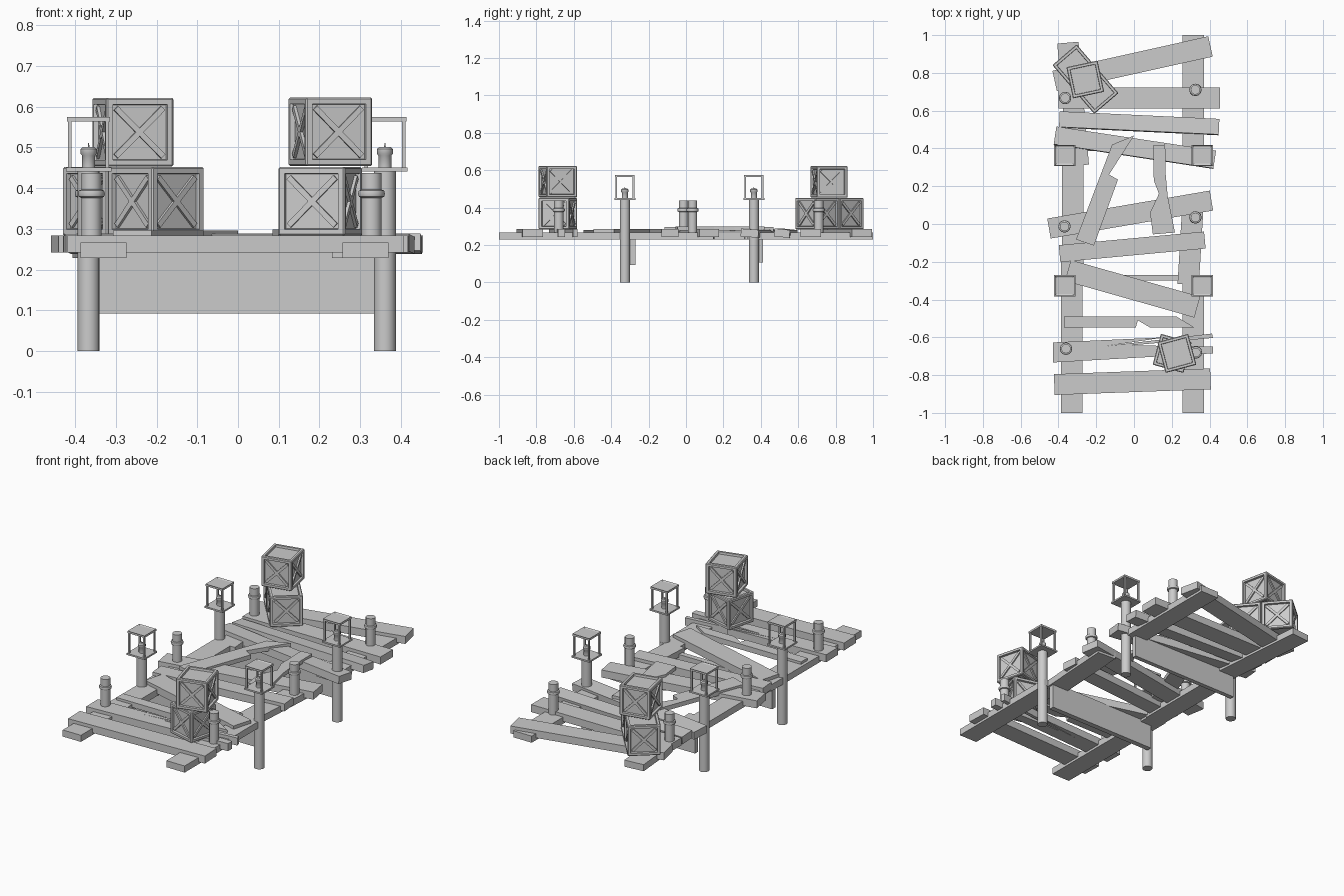
import bpy, bmesh, math
from mathutils import Matrix, Vector

if "Cube" in bpy.data.objects:
    bpy.data.objects.remove(bpy.data.objects["Cube"])


def add_object(name, bm, smooth=False):
    bmesh.ops.recalc_face_normals(bm, faces=bm.faces)
    me = bpy.data.meshes.new(name)
    bm.to_mesh(me)
    bm.free()
    ob = bpy.data.objects.new(name, me)
    bpy.context.collection.objects.link(ob)
    if smooth:
        bpy.ops.object.select_all(action='DESELECT')
        bpy.context.view_layer.objects.active = ob
        ob.select_set(True)
        bpy.ops.object.shade_smooth_by_angle(angle=math.radians(40))
    return ob


def box(bm, centre, size, rot=Matrix()):
    m = Matrix.Translation(centre) @ rot @ Matrix.Diagonal((*size, 1))
    return bmesh.ops.create_cube(bm, size=1, matrix=m)['verts']


def cylinder(bm, x, y, z0, z1, r0, r1=None, sides=12):
    bmesh.ops.create_cone(bm, cap_ends=True, segments=sides, radius1=r0,
                          radius2=r0 if r1 is None else r1, depth=z1 - z0,
                          matrix=Matrix.Translation((x, y, (z0 + z1) / 2)))


def lathe(bm, x, y, profile, sides=12):
    rings = [[bm.verts.new((x + r * math.cos(math.tau * i / sides),
                            y + r * math.sin(math.tau * i / sides), z))
              for i in range(sides)] for r, z in profile]
    for a, b in zip(rings, rings[1:]):
        for i in range(sides):
            j = (i + 1) % sides
            bm.faces.new((a[i], a[j], b[j], b[i]))
    bm.faces.new(rings[0])
    bm.faces.new(rings[-1])


def board(name, a, b, width, z0, z1, roll=0):
    a, b = Vector(a), Vector(b)
    d = b - a
    c = (a + b) / 2
    rot = Matrix.Rotation(math.atan2(d.y, d.x), 4, 'Z') @ Matrix.Rotation(math.radians(roll), 4, 'X')
    bm = bmesh.new()
    box(bm, (c.x, c.y, (z0 + z1) / 2), (d.length, width, z1 - z0), rot)
    add_object(name, bm)


def broken_board(name, outline, z0, z1):
    bm = bmesh.new()
    f = bm.faces.new([bm.verts.new((x, y, z0)) for x, y in outline])
    ext = bmesh.ops.extrude_face_region(bm, geom=[f], use_keep_orig=True)
    for v in ext['geom']:
        if isinstance(v, bmesh.types.BMVert):
            v.co.z = z1
    add_object(name, bm)


# long stringers under the deck
for a, b in [((-.33, -1), (-.33, -.2)), ((-.325, -.22), (-.325, .38)), ((-.35, .96), (-.295, .31)),
             ((.313, -1), (.313, -.3)), ((.287, -.32), (.315, .15)), ((.313, 1), (.313, .33))]:
    board("stringer", a, b, .113, .229, .266)

# whole deck planks
for a, b, w, roll in [((-.42, .757), (.405, .94), .11, 0),
                      ((-.4, .667), (.455, .667), .11, 0),
                      ((-.395, .553), (.45, .513), .083, -6),
                      ((-.418, .468), (.427, .34), .095, -4),
                      ((-.45, -.024), (.41, .124), .107, 0),
                      ((-.394, -.157), (.375, -.085), .09, 0),
                      ((-.35, -.246), (.335, -.44), .115, 0),
                      ((-.422, -.85), (.405, -.82), .11, 0)]:
    board("deck_plank", a, b, w, .242, .284, roll)

# broken planks
broken_board("broken_plank", [(-.37, -.49), (.225, -.49), (.32, -.548), (.085, -.548),
                              (.02, -.51), (.01, -.548), (-.37, -.548)], .25, .28)
broken_board("split_plank", [(-.43, -.627), (.165, -.6), (-.14, -.645), (.413, -.58), (.418, -.603),
                             (-.02, -.643), (.418, -.648), (.418, -.685), (-.428, -.733)], .242, .284)
broken_board("loose_plank", [(-.307, -.082), (-.116, .42), (0, .468), (-.132, .262),
                             (-.085, .235), (-.212, -.114)], .272, .296)
broken_board("loose_plank", [(.1, .415), (.165, .42), (.168, .26), (.135, .16), (.17, .13), (.217, -.045),
                             (.1, -.055), (.08, .1), (.132, .16), (.105, .24)][:3]
             + [(.178, .15), (.217, -.045), (.1, -.055), (.085, .06), (.132, .16), (.105, .23)], .276, .298)

# cross boards between the posts
board("cross_board", (-.345, -.285), (.335, -.285), .03, .092, .245)
board("cross_board", (-.345, .4), (.335, .4), .025, .105, .245)

# posts with lanterns and candles
for x in (-.367, .361):
    for y in (-.327, .363):
        bm = bmesh.new()
        cylinder(bm, x, y, 0, .442, .027, sides=16)
        add_object("post", bm, True)

        bm = bmesh.new()
        box(bm, (x, y, .446), (.112, .112, .009))
        for sx in (-1, 1):
            for sy in (-1, 1):
                box(bm, (x + sx * .046, y + sy * .046, .508), (.009, .009, .118))
        roof = box(bm, (x, y, .569), (.105, .105, .011))
        top = max({f for v in roof for f in v.link_faces}, key=lambda f: f.calc_center_median().z)
        bmesh.ops.inset_individual(bm, faces=[top], thickness=.012, depth=-.004)
        add_object("lantern", bm)

        bm = bmesh.new()
        lathe(bm, x, y, [(.016, .45), (.016, .48), (.02, .485), (.02, .496), (.014, .501)])
        cylinder(bm, x, y, .498, .511, .003, .001, 6)
        add_object("candle", bm, True)

# mooring pegs with rope rings
for x, y in [(-.365, .667), (.325, .71), (-.368, -.013), (.325, .035), (-.36, -.66), (.328, -.68)]:
    bm = bmesh.new()
    cylinder(bm, x, y, .24, .437, .025)
    add_object("mooring_peg", bm, True)
    bm = bmesh.new()
    lathe(bm, x, y, [(.024, .376), (.031, .379), (.033, .386), (.031, .394), (.024, .397)])
    add_object("rope_ring", bm, True)


# crates: framed panels with cross braces on the four sides
def crate(x, y, z, deg, s=.169):
    bm = bmesh.new()
    box(bm, (0, 0, 0), (s, s, s))
    bmesh.ops.bevel(bm, geom=list(bm.edges), offset=.004, segments=1, affect='EDGES')
    sides = [f for f in bm.faces if f.calc_area() > .01]
    bmesh.ops.inset_individual(bm, faces=sides, thickness=.017)
    bmesh.ops.inset_individual(bm, faces=sides, thickness=.002, depth=-.012)
    inner = s - .046
    for k in range(4):
        turn = Matrix.Rotation(k * math.pi / 2, 4, 'Z')
        for tilt in (45, -45):
            rot = turn @ Matrix.Rotation(math.radians(tilt), 4, 'Y')
            box(bm, turn @ Vector((0, -s / 2 + .009, 0)), (inner * 1.36, .009, .014), rot)
    bm.transform(Matrix.Translation((x, y, z + s / 2)) @ Matrix.Rotation(math.radians(deg), 4, 'Z'))
    add_object("crate", bm)


for args in [(-.313, .832, .283, -49.4), (-.201, .702, .283, -49.4), (-.258, .765, .453, 12),
             (.202, -.685, .283, -15), (.227, -.685, .454, 15)]:
    crate(*args)
